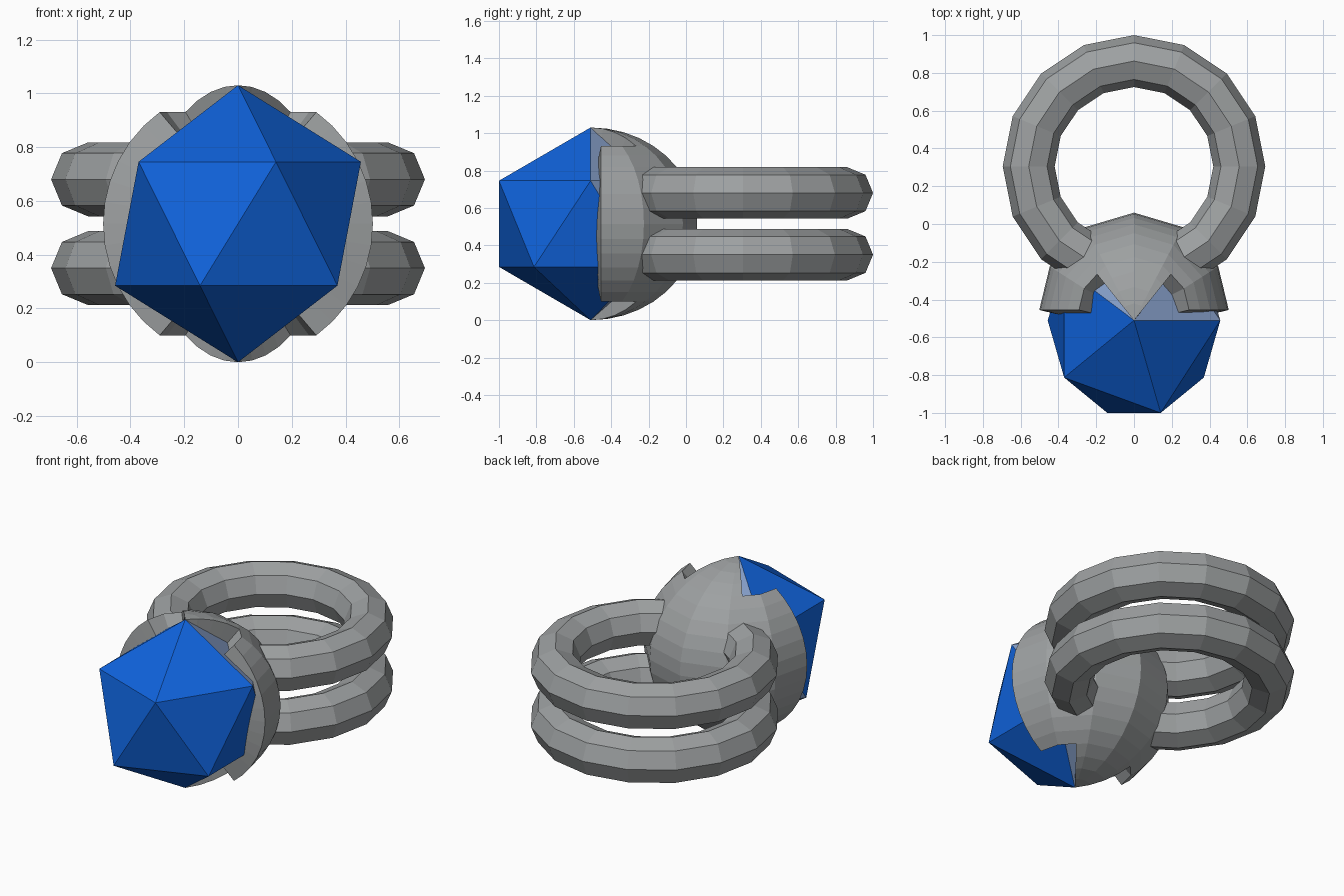
import bpy, bmesh, math
from mathutils import Vector, Matrix

if "Cube" in bpy.data.objects:
    bpy.data.objects.remove(bpy.data.objects["Cube"])


def material(name, rgb):
    m = bpy.data.materials.new(name)
    m.diffuse_color = (*rgb, 1)
    m.use_nodes = True
    m.node_tree.nodes["Principled BSDF"].inputs["Base Color"].default_value = m.diffuse_color
    return m


grey = material("grey metal", (0.34, 0.355, 0.36))
blue = material("deep blue", (0.005, 0.125, 0.72))
pale = material("pale blue", (0.22, 0.32, 0.54))
C = Vector((0, -0.51, 0.515))      # shared centre of gem and setting


def finish(bm, name, mats):
    me = bpy.data.meshes.new(name)
    bm.to_mesh(me)
    bm.free()
    for m in mats:
        me.materials.append(m)
    ob = bpy.data.objects.new(name, me)
    bpy.context.collection.objects.link(ob)
    return ob


# Gem: stretched icosahedron, pale on the faces turned to the back
bm = bmesh.new()
bmesh.ops.create_icosphere(bm, subdivisions=1, radius=1)
for v in bm.verts:
    sy = 0.576 if v.co.y < 0 else 0.53
    v.co = Vector((v.co.x * 0.511, v.co.y * sy, v.co.z * 0.515)) + C
bm.normal_update()
for f in bm.faces:
    f.material_index = 1 if f.calc_center_median().y > C.y + 0.1 else 0
finish(bm, "gem", [blue, pale])

# Setting: rear half of a sphere, notched above and below beside pointed prongs
bm = bmesh.new()
bmesh.ops.create_uvsphere(bm, u_segments=12, v_segments=20, radius=1)
bmesh.ops.transform(bm, matrix=Matrix.Translation(C) @ Matrix.Diagonal((0.515, 0.57, 0.515, 1)),
                    verts=bm.verts)
RIM, NOTCH, SLOPE, TIP = -0.455, 0.415, 0.8, -0.51


def cut(co, no):
    bmesh.ops.bisect_plane(bm, geom=bm.verts[:] + bm.edges[:] + bm.faces[:],
                           dist=1e-5, plane_co=co, plane_no=no)


cut((0, RIM, 0), (0, 1, 0))
for s in (-1, 1):
    cut((0, 0, C.z + s * NOTCH), (0, 0, 1))
    cut((0, TIP, 0), (1, s * SLOPE, 0))
drop = []
for f in bm.faces:
    c = f.calc_center_median()
    side = abs(c.z - C.z) < NOTCH and c.y > RIM
    prong = abs(c.x) < SLOPE * (c.y - TIP)
    if not (side or prong):
        drop.append(f)
bmesh.ops.delete(bm, geom=drop, context='FACES')
setting = finish(bm, "setting", [grey])
mod = setting.modifiers.new("wall", 'SOLIDIFY')
mod.thickness = 0.12
mod.offset = -1

# Bands: two stacked low-poly rings
for name, z in (("lower_band", 0.35), ("upper_band", 0.68)):
    bpy.ops.mesh.primitive_torus_add(location=(0, 0.305, z), major_radius=0.5575,
                                     minor_radius=0.1375, major_segments=16, minor_segments=8)
    band = bpy.context.object
    band.name = name
    band.data.materials.append(grey)
